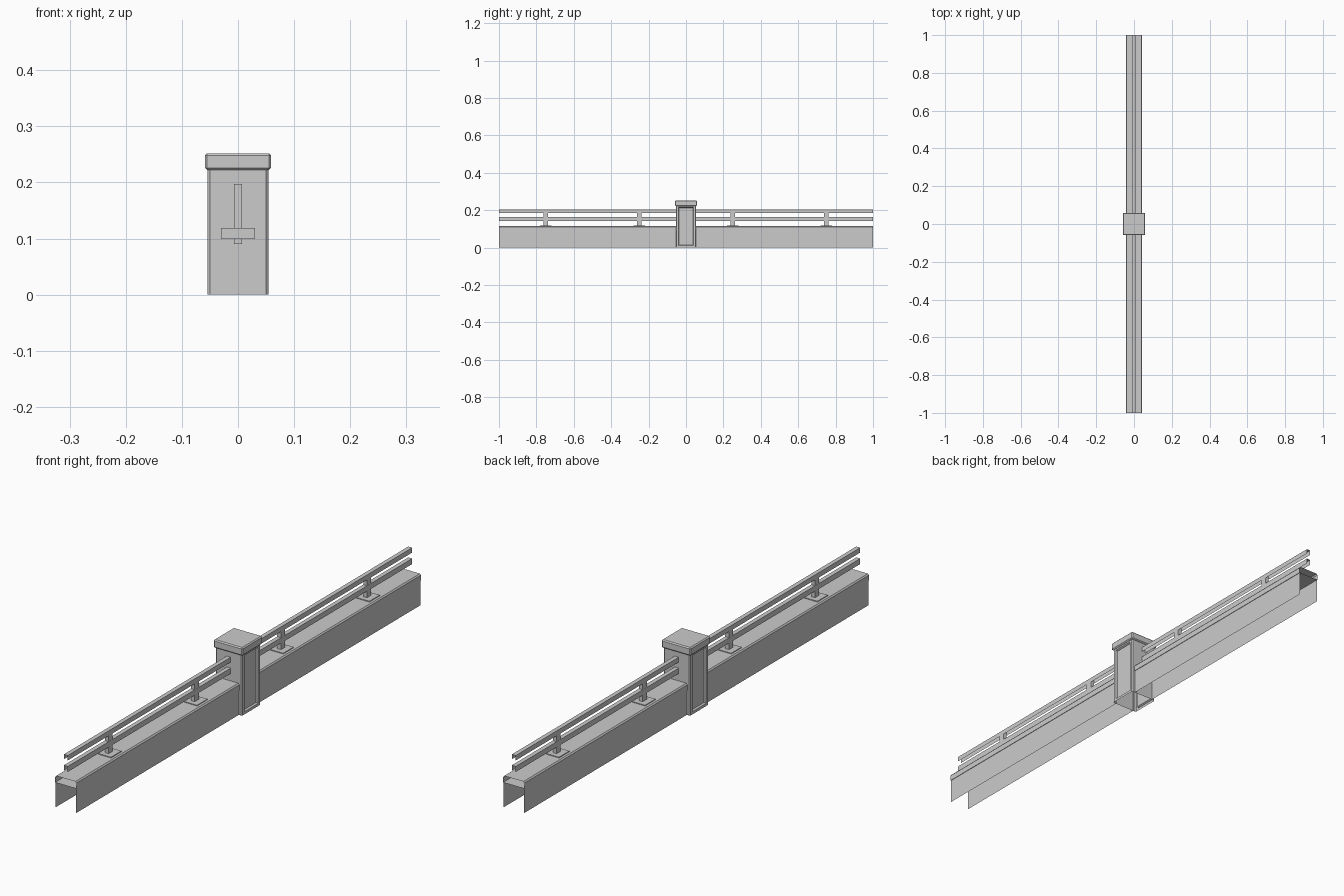
import bpy, bmesh
from mathutils import Vector

if "Cube" in bpy.data.objects:
    bpy.data.objects.remove(bpy.data.objects["Cube"], do_unlink=True)

GREY = bpy.data.materials.new("plain_grey")
GREY.use_nodes = True
colour = (0.6, 0.6, 0.6, 1)
GREY.diffuse_color = colour
GREY.node_tree.nodes["Principled BSDF"].inputs["Base Color"].default_value = colour


def finish(name, bm):
    mesh = bpy.data.meshes.new(name)
    bm.to_mesh(mesh)
    bm.free()
    mesh.materials.append(GREY)
    obj = bpy.data.objects.new(name, mesh)
    bpy.context.collection.objects.link(obj)
    return obj


def extrude_y(name, half, y0, y1, closed=False):
    """Sweep a left half profile, mirrored in x, along y as an open-ended sheet."""
    pts = half + [(-x, z) for x, z in reversed(half)]
    bm = bmesh.new()
    rings = [[bm.verts.new((x, y, z)) for x, z in pts] for y in (y0, y1)]
    count = len(pts)
    for i in range(count if closed else count - 1):
        j = (i + 1) % count
        bm.faces.new((rings[0][i], rings[0][j], rings[1][j], rings[1][i]))
    finish(name, bm)


def box_bm(size, centre):
    bm = bmesh.new()
    bmesh.ops.create_cube(bm, size=1)
    bmesh.ops.scale(bm, vec=size, verts=bm.verts)
    bmesh.ops.translate(bm, vec=centre, verts=bm.verts)
    return bm


def bevel(bm, edges, width):
    bmesh.ops.bevel(bm, geom=edges, offset=width, segments=1, affect='EDGES')


# Hollow pillar with chamfered corners and recessed side panels
bm = box_bm((0.108, 0.108, 0.226), (0, 0, 0.113))
upright = [e for e in bm.edges
           if abs(e.verts[0].co.z - e.verts[1].co.z) > 0.1]
bevel(bm, upright, 0.004)
bm.normal_update()
sides = [f for f in bm.faces if abs(f.normal.x) > 0.9]
for side in sides:
    bmesh.ops.inset_individual(bm, faces=[side], thickness=0.014)
    bmesh.ops.inset_individual(bm, faces=[side], thickness=0.005, depth=-0.006)
open_ends = [f for f in bm.faces if abs(f.normal.z) > 0.9 and len(f.verts) > 4]
bmesh.ops.delete(bm, geom=open_ends, context='FACES')
finish("pillar", bm)

# Chamfered cap
bm = box_bm((0.118, 0.118, 0.03), (0, 0, 0.237))
bevel(bm, bm.edges[:], 0.004)
finish("pillar_cap", bm)

COPING = [(0.043, 0.091), (0.043, 0.111), (0.039, 0.116)]
for side, sign in (("front", -1), ("back", 1)):
    near, far = sign * 0.052, sign

    # Hollow wall and its coping
    extrude_y(side + "_wall", [(0.041, 0), (0.041, 0.091)], near, far)
    extrude_y(side + "_coping", COPING, near, far, closed=True)

    # Two channel rails, open underneath
    for label, low, high in (("lower", 0.143, 0.163), ("upper", 0.185, 0.203)):
        extrude_y(f"{side}_{label}_rail", [(0.008, low), (0.008, high)],
                  near, far)

    # Rail posts on base plates
    for n, y in enumerate((0.25, 0.75), 1):
        finish(f"{side}_post_{n}",
               box_bm((0.015, 0.024, 0.107), Vector((0, sign * y, 0.1435))))
        finish(f"{side}_post_plate_{n}",
               box_bm((0.06, 0.06, 0.02), Vector((0, sign * y, 0.109))))
